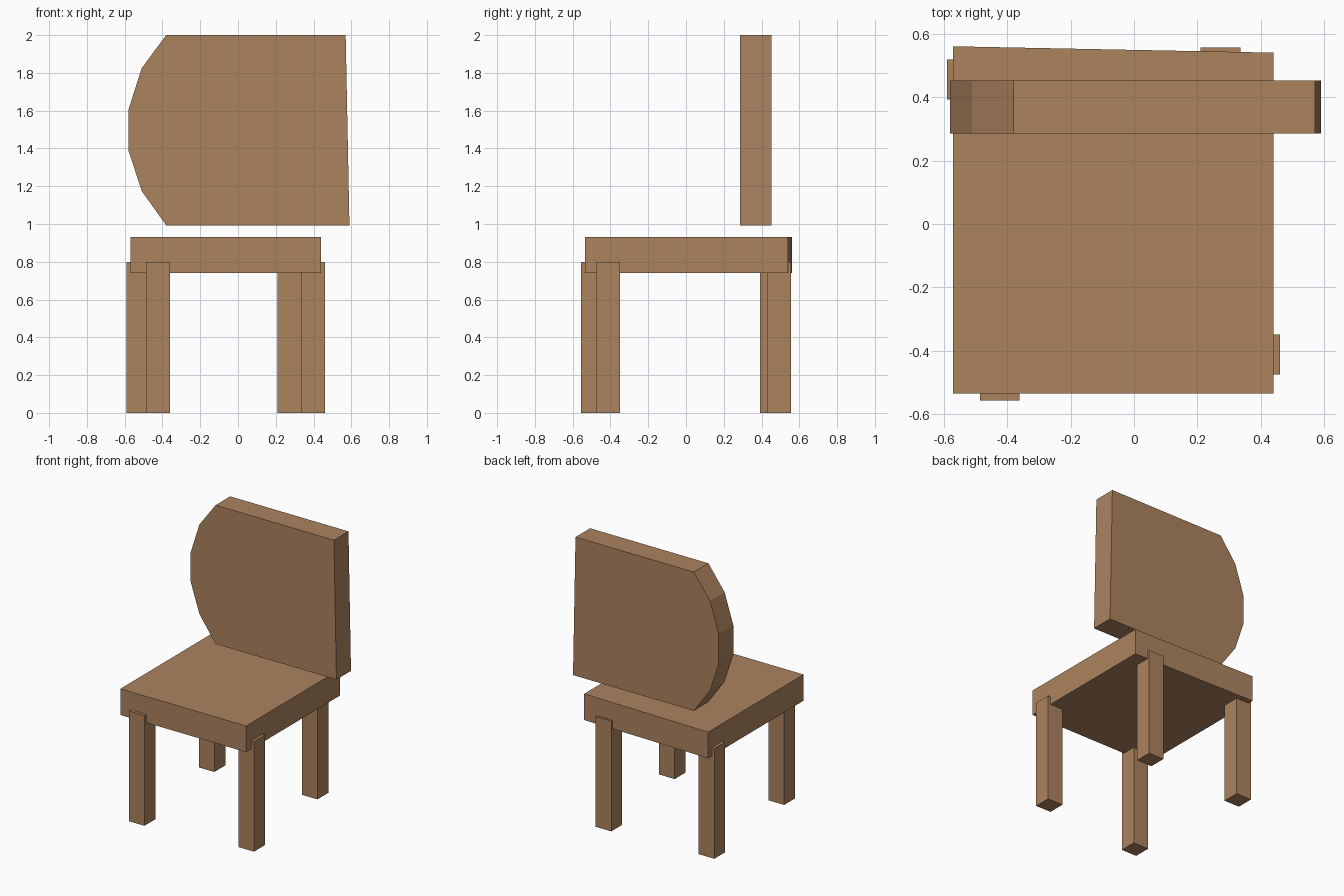
import bpy
import bmesh

cube = bpy.data.objects.get("Cube")
if cube:
    bpy.data.objects.remove(cube, do_unlink=True)

wood = bpy.data.materials.new("warm_wood")
wood.use_nodes = True
colour = (0.413, 0.227, 0.114, 1)
wood.diffuse_color = colour
wood.node_tree.nodes["Principled BSDF"].inputs["Base Color"].default_value = colour


def prism(name, outline, offset):
    """Extrude a closed outline of 3D points along an offset."""
    bm = bmesh.new()
    face = bm.faces.new([bm.verts.new(p) for p in outline])
    result = bmesh.ops.extrude_face_region(bm, geom=[face], use_keep_orig=True)
    moved = [g for g in result["geom"] if isinstance(g, bmesh.types.BMVert)]
    bmesh.ops.translate(bm, verts=moved, vec=offset)
    bmesh.ops.recalc_face_normals(bm, faces=bm.faces)
    mesh = bpy.data.meshes.new(name)
    bm.to_mesh(mesh)
    bm.free()
    mesh.materials.append(wood)
    obj = bpy.data.objects.new(name, mesh)
    bpy.context.collection.objects.link(obj)
    return obj


# Seat slab with a slightly skewed rear edge
seat = [(-0.57, -0.535), (0.44, -0.535), (0.44, 0.54), (-0.57, 0.56)]
prism("seat", [(x, y, 0.74) for x, y in seat], (0, 0, 0.19))

# Floating backrest, rounded on its right side
backrest = [(0.59, 0.993), (0.57, 2), (-0.38, 2), (-0.51, 1.825),
            (-0.58, 1.605), (-0.58, 1.39), (-0.51, 1.175), (-0.38, 0.993)]
prism("backrest", [(x, 0.286, z) for x, z in backrest], (0, 0.167, 0))

# Four square legs, each poking out past one side of the seat
LEG = 0.125
legs = {"front_right_leg": (-0.486, -0.557), "front_left_leg": (0.335, -0.474),
        "back_left_leg": (0.21, 0.432), "back_right_leg": (-0.59, 0.393)}
for name, (x, y) in legs.items():
    corners = [(x, y, 0), (x + LEG, y, 0), (x + LEG, y + LEG, 0), (x, y + LEG, 0)]
    prism(name, corners, (0, 0, 0.8))
